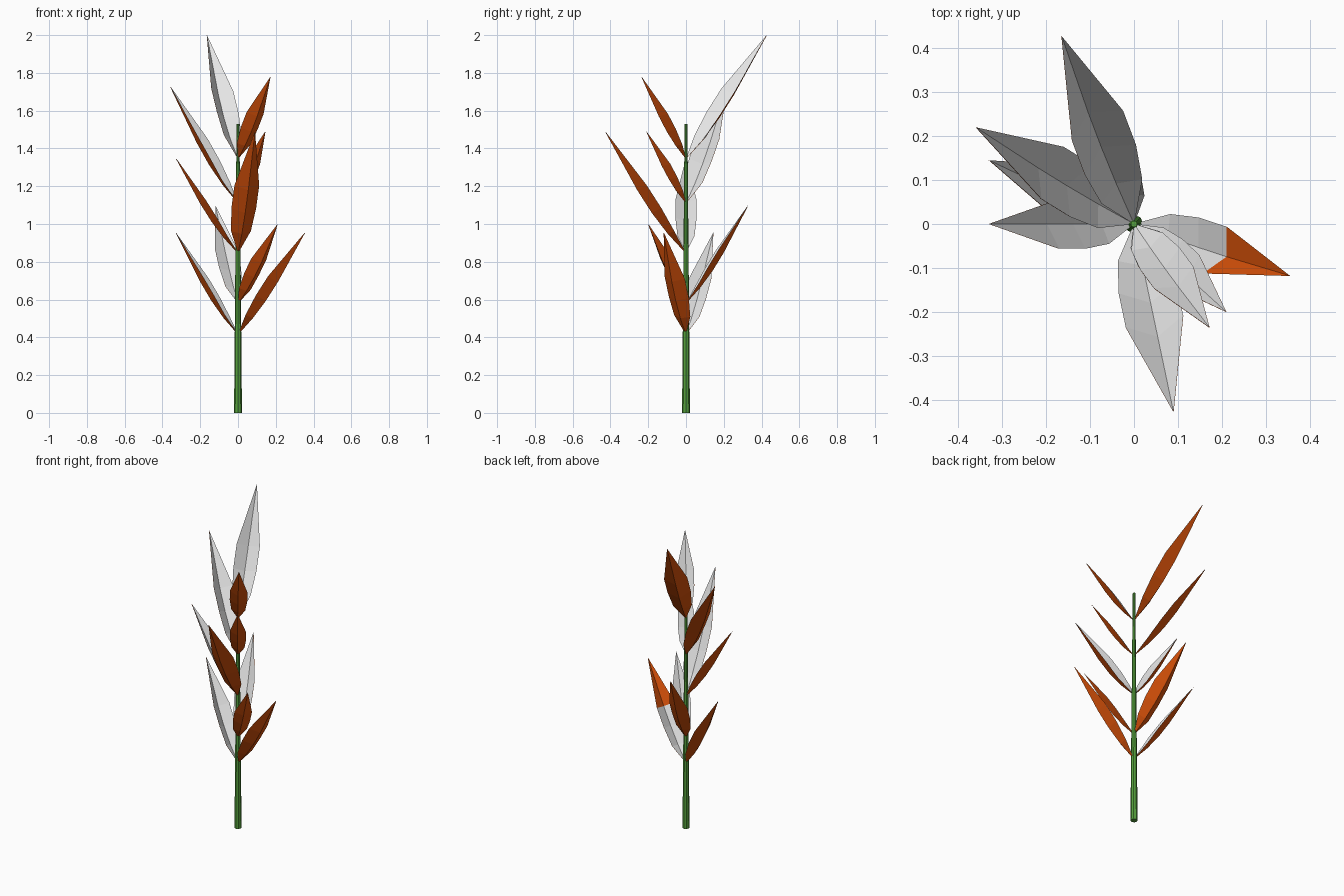
import bpy, bmesh
from math import radians
from mathutils import Vector, Matrix

if "Cube" in bpy.data.objects:
    bpy.data.objects.remove(bpy.data.objects["Cube"])


def material(name, rgb):
    m = bpy.data.materials.new(name)
    m.diffuse_color = (*rgb, 1)
    m.use_nodes = True
    m.node_tree.nodes["Principled BSDF"].inputs["Base Color"].default_value = m.diffuse_color
    return m


GREEN = material("stem green", (0.09, 0.35, 0.045))
GREY = material("leaf pale grey", (0.78, 0.78, 0.78))
RUST = material("leaf rust orange", (0.70, 0.085, 0.003))

# Tapered stem
bpy.ops.mesh.primitive_cone_add(vertices=8, radius1=0.021, radius2=0.0075,
                                depth=1.53, location=(0, 0, 0.765))
stem = bpy.context.object
stem.name = "stem"
stem.data.materials.append(GREEN)

# Leaf outline: position along leaf, width factor, edge lift, midrib sag
STATIONS = [(0.18, 0.8, 0.003, -0.020), (0.36, 1.0, 0.010, -0.028),
            (0.545, 1.0, 0.012, -0.026)]


def leaf(name, base_z, tip, roll, rust_tip=False):
    """Folded leaf with a grey upper sheet and a rust lower sheet."""
    base, tip = Vector((0, 0, base_z)), Vector(tip)
    chord = tip - base
    length = chord.length
    d = chord.normalized()
    side = d.cross(Vector((0, 0, 1))).normalized()
    up = side.cross(d)
    # roll > 0 raises the +side edge
    twist = Matrix.Rotation(-radians(roll), 3, d)
    side, up = twist @ side, twist @ up
    half = 0.02 + 0.06 * length
    k = length / 0.68
    bm = bmesh.new()
    for off, mat in ((0.001, 0), (-0.001, 1)):
        o = up * off
        root, end = bm.verts.new(base + o), bm.verts.new(tip + o)
        rows = []
        for t, w, lift, sag in STATIONS:
            p = base + chord * t + o
            rows.append([bm.verts.new(p - side * half * w + up * lift * k),
                         bm.verts.new(p + up * sag * k),
                         bm.verts.new(p + side * half * w + up * lift * k)])
        for i in (0, 1):
            loops = [[root, rows[0][i + 1], rows[0][i]]]
            for a, b in zip(rows, rows[1:]):
                loops.append([a[i], a[i + 1], b[i + 1], b[i]])
            loops.append([rows[-1][i], rows[-1][i + 1], end])
            for vs in loops:
                f = bm.faces.new(vs)
                f.normal_update()
                if (f.normal.dot(up) > 0) != (mat == 0):
                    f.normal_flip()
                f.material_index = 1 if (rust_tip and end in vs) else mat
    mesh = bpy.data.meshes.new(name)
    bm.to_mesh(mesh)
    bm.free()
    mesh.materials.append(GREY)
    mesh.materials.append(RUST)
    bpy.context.collection.objects.link(bpy.data.objects.new(name, mesh))


# Leaf pairs from the bottom up: base height, tip, roll
LEAVES = [
    (0.415, (0.355, -0.118, 0.955), 10), (0.415, (-0.33, 0.145, 0.955), -10),
    (0.58, (0.21, -0.20, 1.00), 8), (0.58, (-0.12, 0.33, 1.10), 12),
    (0.845, (-0.33, 0.0, 1.35), 0), (0.845, (0.09, -0.428, 1.49), 0),
    (1.11, (0.145, -0.21, 1.49), 5), (1.11, (-0.36, 0.22, 1.73), -10),
    (1.345, (0.172, -0.236, 1.78), 8), (1.345, (-0.165, 0.428, 2.0), -12),
]
for n, (z, tip, roll) in enumerate(LEAVES, 1):
    leaf(f"leaf_{n}", z, tip, roll, rust_tip=(n == 1))
